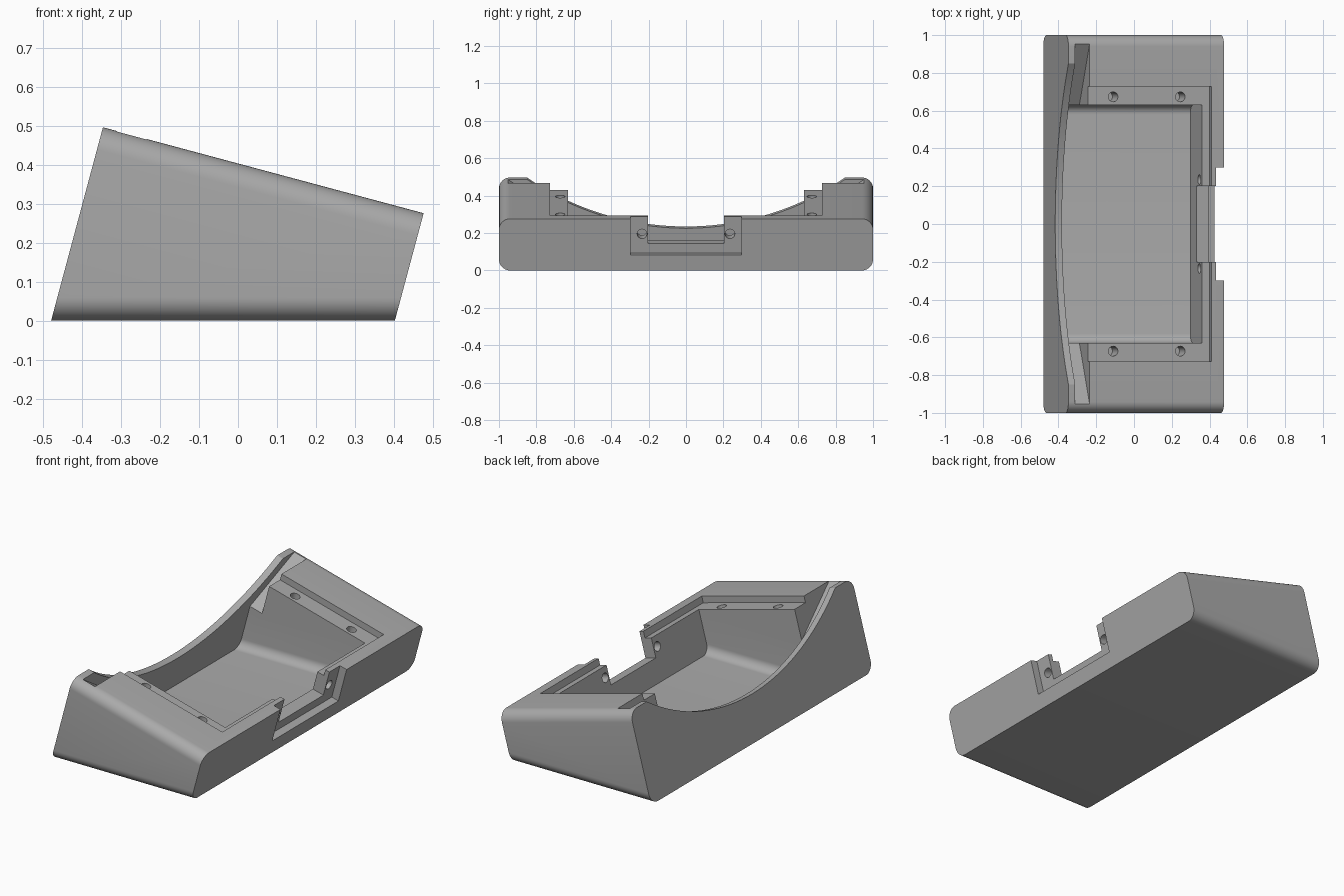
import bpy, bmesh
from math import radians
from mathutils import Matrix, Vector

if "Cube" in bpy.data.objects:
    bpy.data.objects.remove(bpy.data.objects["Cube"])

# Tilted frame: u runs down the sloping top, v is square to it, origin on the high edge
TILT = Matrix.Translation((-0.347, 0, 0.497)) @ Matrix.Rotation(radians(15), 4, 'Y')
WALL, LENGTH = 0.037, 0.853

grey = bpy.data.materials.new("plain_grey")
grey.use_nodes = True
grey.diffuse_color = (0.4, 0.4, 0.4, 1)
grey.node_tree.nodes["Principled BSDF"].inputs["Base Color"].default_value = (0.4, 0.4, 0.4, 1)


def tilted(u, y, v):
    return TILT @ Vector((u, y, v))


def on_wall(u, y, z):
    """Point at world height z on the tilted plane u."""
    base, up = tilted(u, y, 0), TILT.to_3x3() @ Vector((0, 0, 1))
    return base + up * ((z - base.z) / up.z)


def make(name, bm):
    bmesh.ops.recalc_face_normals(bm, faces=bm.faces)
    mesh = bpy.data.meshes.new(name)
    bm.to_mesh(mesh)
    bm.free()
    mesh.materials.append(grey)
    ob = bpy.data.objects.new(name, mesh)
    bpy.context.collection.objects.link(ob)
    return ob


def prism(name, loop, offset, radius=0, bevel_below=None):
    """Extrude a loop; round the rim edges of both ends that run along x."""
    bm = bmesh.new()
    face = bm.faces.new([bm.verts.new(p) for p in loop])
    new = bmesh.ops.extrude_face_region(bm, geom=[face])["geom"]
    bmesh.ops.translate(bm, vec=offset, verts=[g for g in new if isinstance(g, bmesh.types.BMVert)])
    if radius:
        def rounded(e):
            d = e.verts[0].co - e.verts[1].co
            low = bevel_below is None or max(v.co.z for v in e.verts) < bevel_below
            return abs(d.x) > abs(d.z) and abs(d.y) < 0.01 and low
        bmesh.ops.bevel(bm, geom=[e for e in bm.edges if rounded(e)], offset=radius,
                        offset_type='OFFSET', segments=10, profile=0.5, affect='EDGES')
    return make(name, bm)


def block(name, u0, u1, half, v0, v1):
    loop = [tilted(u, -half, v) for u, v in ((u0, v0), (u1, v0), (u1, v1), (u0, v1))]
    return prism(name, loop, (0, 2 * half, 0))


def cylinder(name, center, radius, depth, along_u=False, segments=32):
    bm = bmesh.new()
    turn = Matrix.Rotation(radians(90), 4, 'Y') if along_u else Matrix()
    bmesh.ops.create_cone(bm, cap_ends=True, segments=segments, radius1=radius, radius2=radius,
                          depth=depth, matrix=TILT @ Matrix.Translation(center) @ turn)
    return make(name, bm)


# Wedge body with rounded long edges at both ends
body = prism("wedge_housing",
             [on_wall(0, -1, 0), on_wall(LENGTH, -1, 0), tilted(LENGTH, -1, 0), tilted(0, -1, 0)],
             (0, 2, 0), radius=0.06)

# Deep inner pocket with a level floor
cutters = [prism("pocket_cutter",
                 [on_wall(WALL, -0.63, WALL), on_wall(0.742, -0.63, WALL),
                  tilted(0.742, -0.63, 0.1), tilted(WALL, -0.63, 0.1)],
                 (0, 1.26, 0), radius=0.05, bevel_below=0.1)]

# Lid ledge, connector recess and opening through the low wall
cutters += [block("ledge_cutter", 0.1, 0.784, 0.728, -WALL, 0.1),
            block("recess_cutter", 0.81, 0.95, 0.298, -0.2, 0.1),
            block("opening_cutter", 0.7, 0.9, 0.202, -0.147, 0.1)]

# Curved scoop in the tall wall
cutters.append(cylinder("scoop_cutter", (0, 0, 1.197), 1.468, 0.12, True, 192))

for s in (-1, 1):
    # Ramped slot behind the tall wall
    slot = [tilted(WALL, s * y, v) for y, v in ((1.032, 0.05), (0.6, -0.229), (0.6, 0.05))]
    cutters.append(prism("slot_cutter", slot, tilted(0.116, 0, 0) - tilted(WALL, 0, 0)))
    # Screw holes in the ledge and the recess
    for u in (0.255, 0.623):
        cutters.append(cylinder("ledge_hole_cutter", (u, s * 0.673, -0.07), 0.026, 0.16))
    cutters.append(cylinder("recess_hole_cutter", (0.78, s * 0.235, -0.095), 0.026, 0.16, True))

for cutter in cutters:
    mod = body.modifiers.new(cutter.name, 'BOOLEAN')
    mod.operation, mod.solver, mod.object = 'DIFFERENCE', 'EXACT', cutter

# Bake the cuts, then drop the cutters
graph = bpy.context.evaluated_depsgraph_get()
mesh = bpy.data.meshes.new_from_object(body.evaluated_get(graph))
body.modifiers.clear()
body.data = mesh
mesh.materials.clear()
mesh.materials.append(grey)
for poly in mesh.polygons:
    poly.material_index = 0
for cutter in cutters:
    bpy.data.objects.remove(cutter)

bpy.ops.object.select_all(action='DESELECT')
body.select_set(True)
bpy.context.view_layer.objects.active = body
bpy.ops.object.shade_smooth_by_angle(angle=radians(30))
